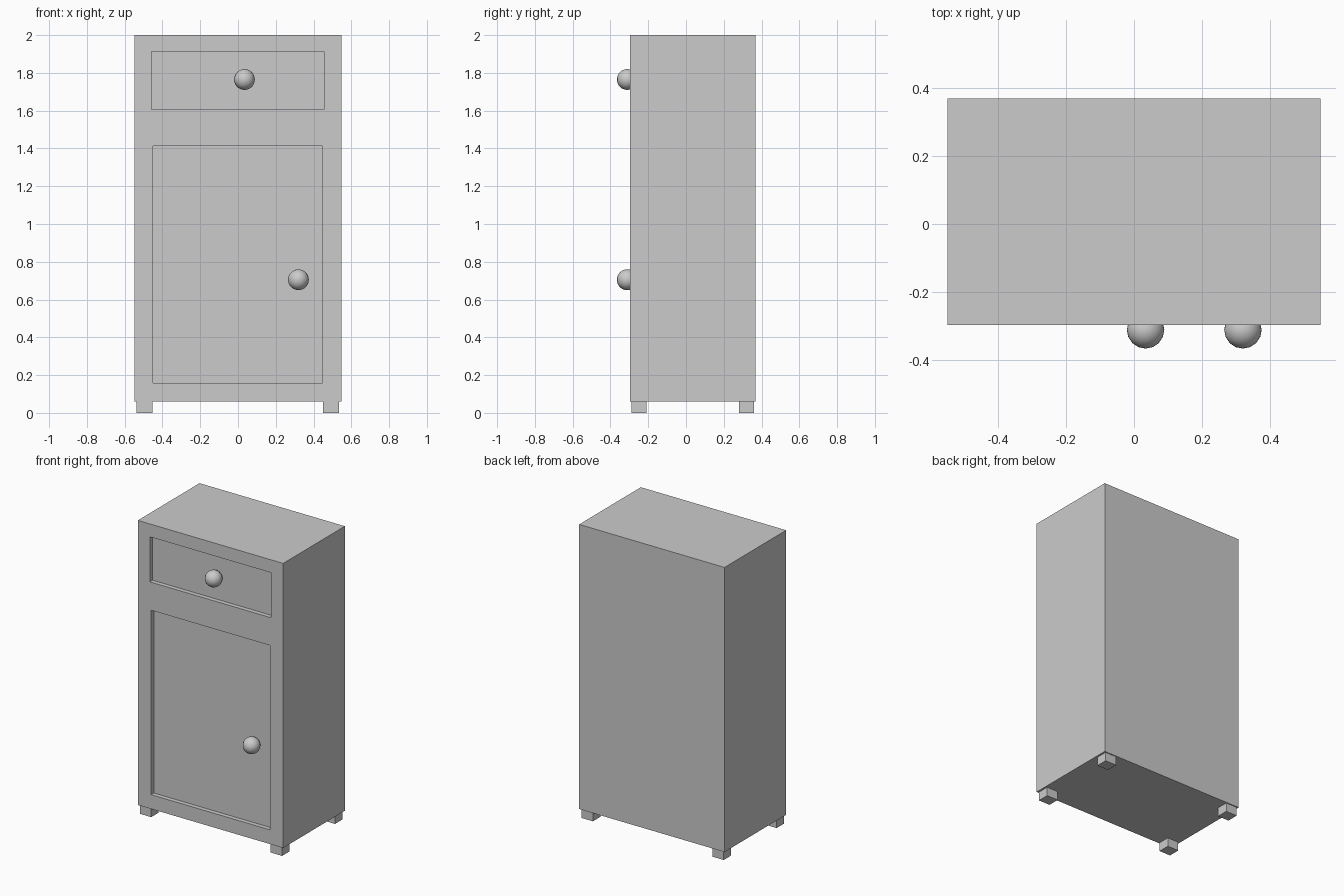
import bpy, bmesh
from mathutils import Matrix

if "Cube" in bpy.data.objects:
    bpy.data.objects.remove(bpy.data.objects["Cube"])

FRONT, BACK = -0.296, 0.368   # body front and back planes
RECESS = 0.03                 # depth of the sunken panels


def add_object(name, bm):
    mesh = bpy.data.meshes.new(name)
    bm.to_mesh(mesh)
    bm.free()
    obj = bpy.data.objects.new(name, mesh)
    bpy.context.collection.objects.link(obj)
    return obj


def box(name, x0, x1, y0, y1, z0, z1):
    bm = bmesh.new()
    size = Matrix.Diagonal((x1 - x0, y1 - y0, z1 - z0, 1))
    centre = Matrix.Translation(((x0 + x1) / 2, (y0 + y1) / 2, (z0 + z1) / 2))
    bmesh.ops.create_cube(bm, size=1, matrix=centre @ size)
    return add_object(name, bm)


def knob(name, x, z):
    bm = bmesh.new()
    bmesh.ops.create_uvsphere(bm, u_segments=16, v_segments=16, radius=0.055,
                              matrix=Matrix.Translation((x, -0.311, z)))
    for f in bm.faces:
        f.smooth = True
    return add_object(name, bm)


def cut_recess(target, name, x0, x1, z0, z1):
    cutter = box(name, x0, x1, FRONT - 0.1, FRONT + RECESS, z0, z1)
    cutter.hide_render = True
    cutter.hide_set(True)
    mod = target.modifiers.new(name, 'BOOLEAN')
    mod.operation = 'DIFFERENCE'
    mod.solver = 'EXACT'
    mod.object = cutter


# Cabinet body with sunken drawer and door panels
body = box("cabinet_body", -0.548, 0.548, FRONT, BACK, 0.06, 2.0)
cut_recess(body, "drawer_recess", -0.458, 0.456, 1.605, 1.912)
cut_recess(body, "door_recess", -0.449, 0.447, 0.157, 1.414)

# Round knobs
knob("drawer_knob", 0.034, 1.765)
knob("door_knob", 0.32, 0.705)

# Four short feet
for side, x0, x1 in (("left", -0.537, -0.452), ("right", 0.449, 0.535)):
    for end, y0, y1 in (("front", -0.289, -0.209), ("back", 0.281, 0.361)):
        box(f"{end}_{side}_foot", x0, x1, y0, y1, 0.0, 0.06)
